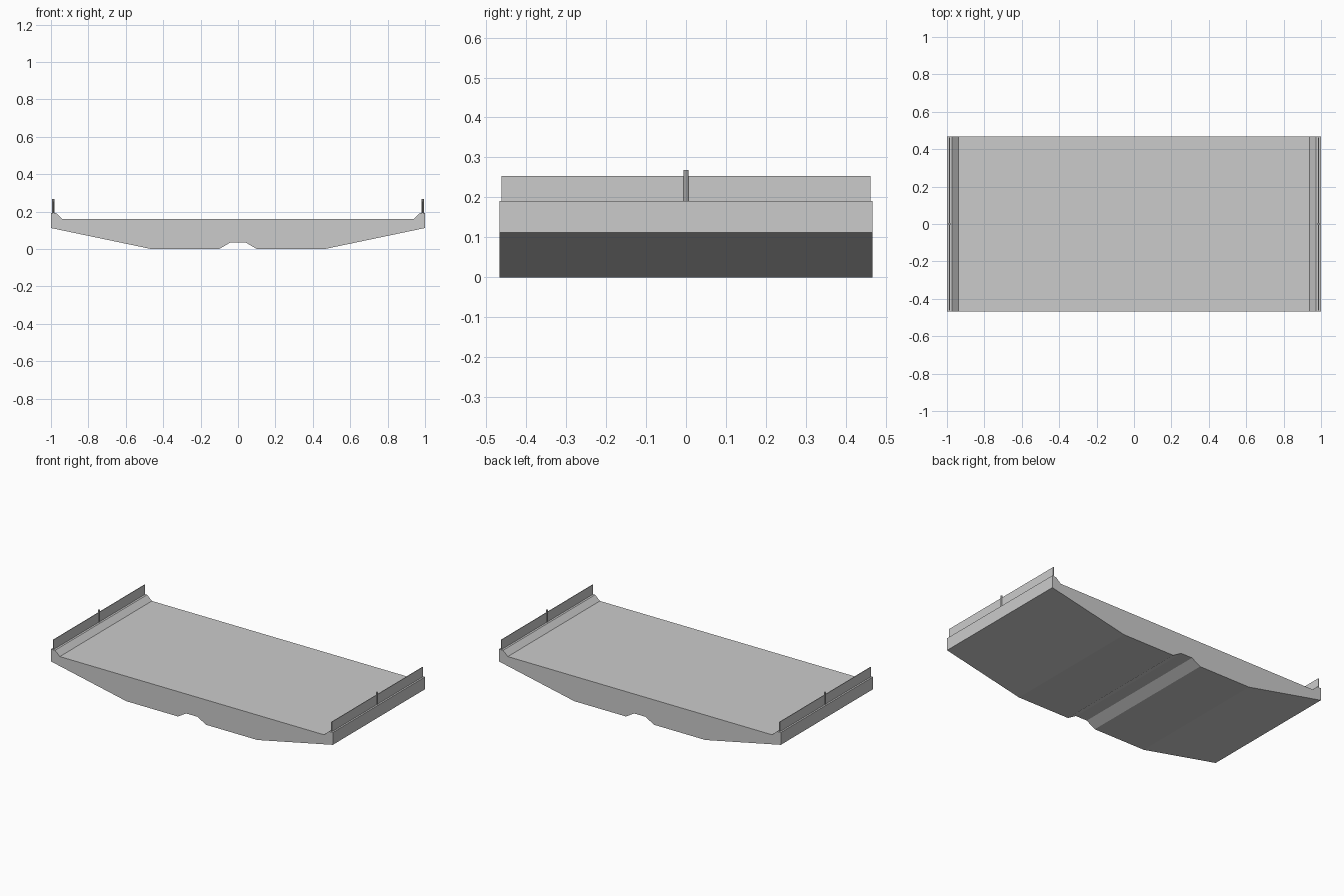
import bpy, bmesh

if "Cube" in bpy.data.objects:
    bpy.data.objects.remove(bpy.data.objects["Cube"])

HALF_WIDTH = 0.467


def extrude_profile(name, half):
    # half: x/z outline of the right side, mirrored to close the section
    pts = half + [(-x, z) for x, z in reversed(half)]
    bm = bmesh.new()
    face = bm.faces.new([bm.verts.new((x, -HALF_WIDTH, z)) for x, z in pts])
    res = bmesh.ops.extrude_face_region(bm, geom=[face])
    verts = [g for g in res["geom"] if isinstance(g, bmesh.types.BMVert)]
    bmesh.ops.translate(bm, verts=verts, vec=(0, 2 * HALF_WIDTH, 0))
    bmesh.ops.recalc_face_normals(bm, faces=bm.faces)
    mesh = bpy.data.meshes.new(name)
    bm.to_mesh(mesh)
    bm.free()
    obj = bpy.data.objects.new(name, mesh)
    bpy.context.collection.objects.link(obj)
    return obj


# Bridge deck: girder section with a notch below and raised curbs
extrude_profile("bridge_deck", [
    (0.04, 0.035), (0.10, 0.0), (0.465, 0.0), (1.0, 0.112),
    (1.0, 0.191), (0.972, 0.191), (0.938, 0.16),
])

for side, sx in (("left", -1), ("right", 1)):
    # Thin railing panel standing on the curb
    bpy.ops.mesh.primitive_cube_add(size=1, location=(sx * 0.987, 0, 0.2215))
    rail = bpy.context.object
    rail.name = side + "_railing"
    rail.scale = (0.004, 0.924, 0.064)

    # Railing post at mid span
    bpy.ops.mesh.primitive_cylinder_add(vertices=8, radius=0.0068, depth=0.079,
                                        location=(sx * 0.987, 0, 0.2285))
    bpy.context.object.name = side + "_post"
